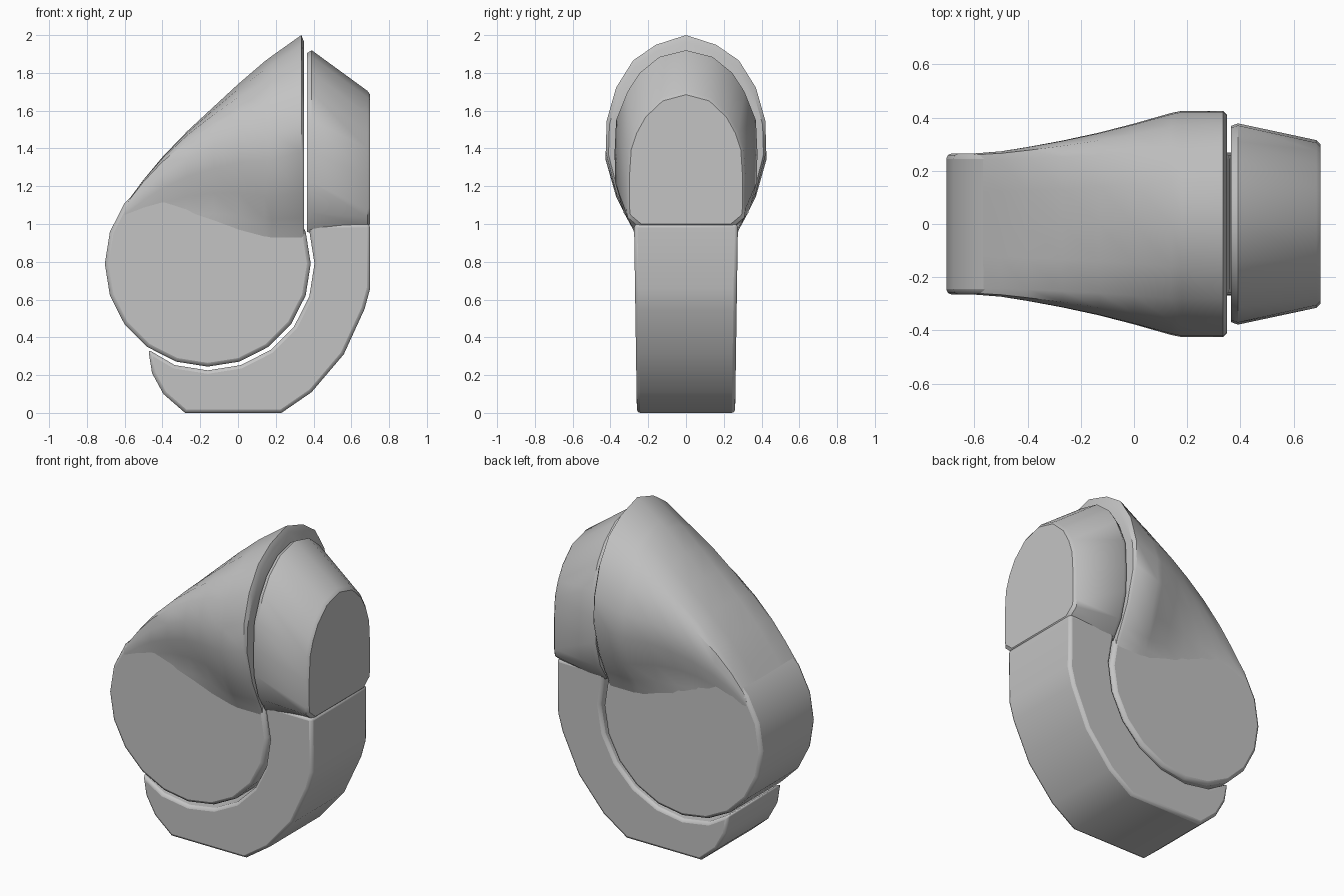
import bpy, bmesh, math

if "Cube" in bpy.data.objects:
    bpy.data.objects.remove(bpy.data.objects["Cube"], do_unlink=True)

grey = bpy.data.materials.new("plain grey")
grey.use_nodes = True
grey.diffuse_color = (0.55, 0.55, 0.55, 1)
grey.node_tree.nodes["Principled BSDF"].inputs["Base Color"].default_value = (0.55, 0.55, 0.55, 1)


def finish(name, bm, bevel=0.0):
    """Turn a bmesh into a smooth-shaded object with crisp edges."""
    bmesh.ops.recalc_face_normals(bm, faces=bm.faces)
    mesh = bpy.data.meshes.new(name)
    bm.to_mesh(mesh)
    bm.free()
    mesh.materials.append(grey)
    obj = bpy.data.objects.new(name, mesh)
    bpy.context.collection.objects.link(obj)
    if bevel:
        mod = obj.modifiers.new("soft_edges", "BEVEL")
        mod.width = bevel
        mod.segments = 2
        mod.limit_method = "ANGLE"
        mod.angle_limit = math.radians(50)
    bpy.ops.object.select_all(action="DESELECT")
    obj.select_set(True)
    bpy.context.view_layer.objects.active = obj
    bpy.ops.object.shade_smooth_by_angle(angle=math.radians(35))
    return obj


def prism(name, profile, half_width, bevel):
    """Extrude an (x, z) profile across y; half_width depends on z."""
    bm = bmesh.new()
    sides = [[bm.verts.new((x, s * half_width(z), z)) for x, z in profile] for s in (-1, 1)]
    for side in sides:
        bm.faces.new(side)
    n = len(profile)
    for i in range(n):
        j = (i + 1) % n
        bm.faces.new((sides[0][i], sides[0][j], sides[1][j], sides[1][i]))
    return finish(name, bm, bevel)


def loft(name, sections):
    """Skin half sections (x, [(y, z) bottom to top centre]), mirrored in y."""
    bm = bmesh.new()
    rings = []
    for x, half in sections:
        ring = half + [(-y, z) for y, z in reversed(half[:-1])]
        rings.append([bm.verts.new((x, y, z)) for y, z in ring])
    n = len(rings[0])
    for a, b in zip(rings, rings[1:]):
        for i in range(n):
            j = (i + 1) % n
            bm.faces.new((a[i], a[j], b[j], b[i]))
    bm.faces.new(rings[0])
    bm.faces.new(rings[-1])
    return finish(name, bm)


CX, CZ = -0.16, 0.79


def arc(radius, start, end):
    """Points every 18 degrees about the drum axis."""
    return [(CX + radius * math.cos(math.radians(a)), CZ + radius * math.sin(math.radians(a)))
            for a in range(start, end + 1, 18)]


# Round drum
prism("head_drum", arc(0.545, 0, 342), lambda z: 0.265, 0.02)

# Flared cone: a boxy section at the drum blends into a tall arch at the rim
ARCH = [(0, .28), (.06, .31), (.19, .37), (.4, .425), (.56, .42), (.73, .37),
        (.87, .28), (.95, .16), (1, 0)]
BOX = [(0, .25), (.2, .258), (.4, .262), (.6, .265), (.8, .265), (.97, .26),
       (1, .24), (1, .12), (1, 0)]


def cone_section(top, t, inset=0.0):
    low = 0.97
    half = [(0.22, 0.80)]
    for i, ((ua, ya), (ub, yb)) in enumerate(zip(ARCH, BOX)):
        k = t * t if i < 3 else t          # hollow the lower flank
        u = ub + (ua - ub) * t
        y = yb + (ya - yb) * k
        half.append((y * (1 - inset), low + (top - low) * u * (1 - inset)))
    return half


stations = [(-.60, 1.10, 0), (-.50, 1.235, .05), (-.40, 1.355, .15), (-.27, 1.49, .3),
            (-.13, 1.62, .49), (0, 1.74, .7), (.14, 1.86, .95), (.18, 1.89, 1), (.335, 2.0, 1)]
loft("head_cone", [(x, cone_section(z, t)) for x, z, t in stations]
     + [(.35, cone_section(2.0, 1, .035))])

# Tapered back cover
wide = [(.26, .95), (.33, 1.06), (.375, 1.22), (.378, 1.38), (.37, 1.55), (.31, 1.70),
        (.245, 1.80), (.14, 1.885), (0, 1.92)]
narrow = [(.25, .985), (.31, 1.035), (.315, 1.08), (.315, 1.25), (.305, 1.40), (.275, 1.49),
          (.225, 1.58), (.13, 1.67), (0, 1.705)]


def shrink(half, k):
    return [(y * k, 1.3 + (z - 1.3) * k) for y, z in half]


loft("back_cover", [(.365, shrink(wide, .975)), (.39, wide), (.685, narrow),
                    (.70, shrink(narrow, .95))])

# Curved strap cradling the drum
outer = [(.70, 1.0), (.70, .66), (.67, .55), (.56, .31), (.39, .11), (.23, 0), (-.28, 0),
         (-.395, .10), (-.455, .21), (-.475, .335)]
prism("curved_strap", outer + arc(0.565, 252, 378) + [(.375, 1.0)],
      lambda z: 0.26 + 0.015 * z, 0.018)
